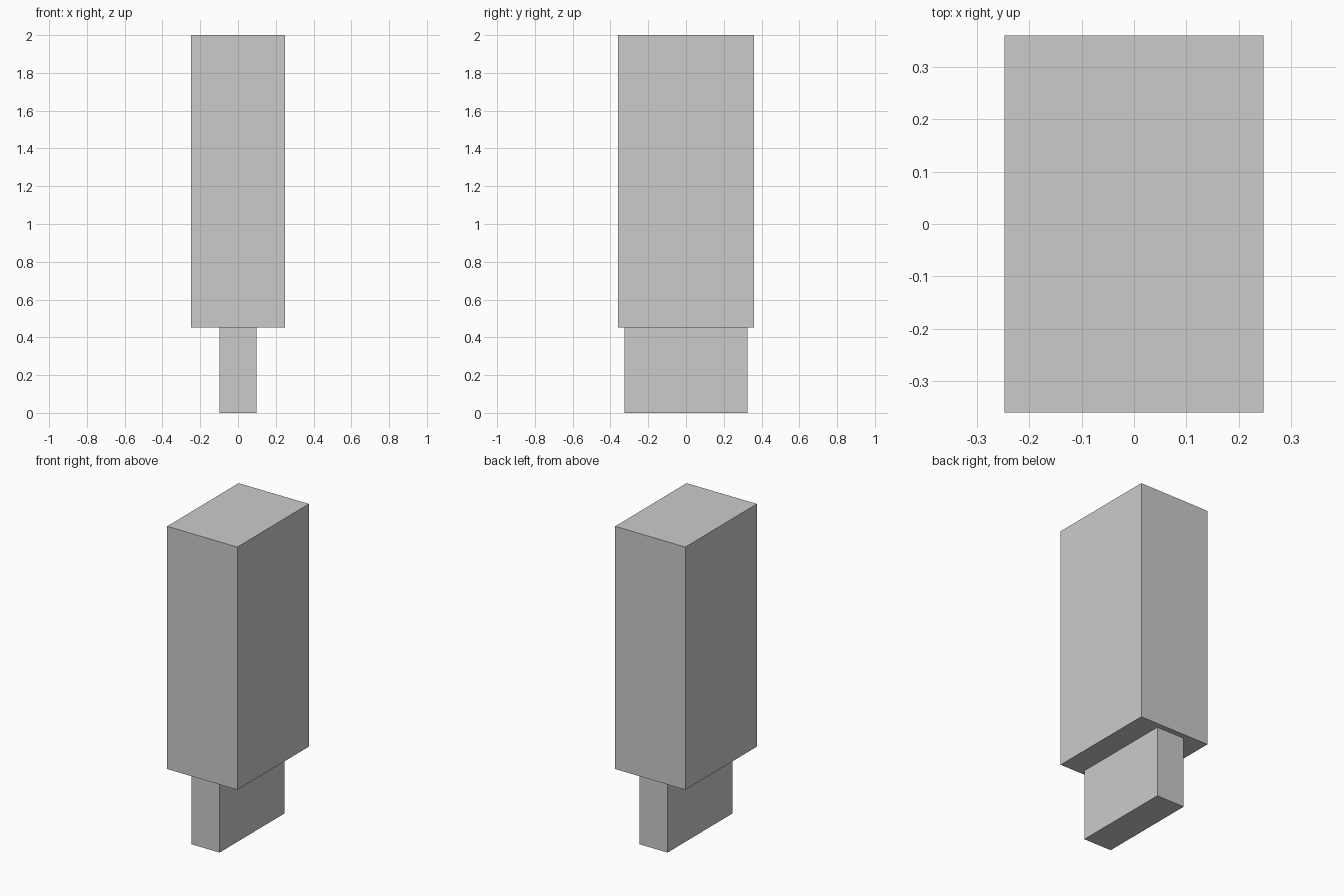
import bpy

if "Cube" in bpy.data.objects:
    bpy.data.objects.remove(bpy.data.objects["Cube"])


def box(name, size_x, size_y, z_low, z_high):
    bpy.ops.mesh.primitive_cube_add(size=1, location=(0, 0, (z_low + z_high) / 2))
    obj = bpy.context.object
    obj.name = name
    obj.scale = (size_x, size_y, z_high - z_low)
    bpy.ops.object.transform_apply(location=False, rotation=False, scale=True)
    return obj


SHOULDER_Z = 0.453

# Large upper block
box("body", 0.495, 0.72, SHOULDER_Z, 2.0)

# Narrow plug below it
box("plug", 0.197, 0.652, 0.0, SHOULDER_Z)
